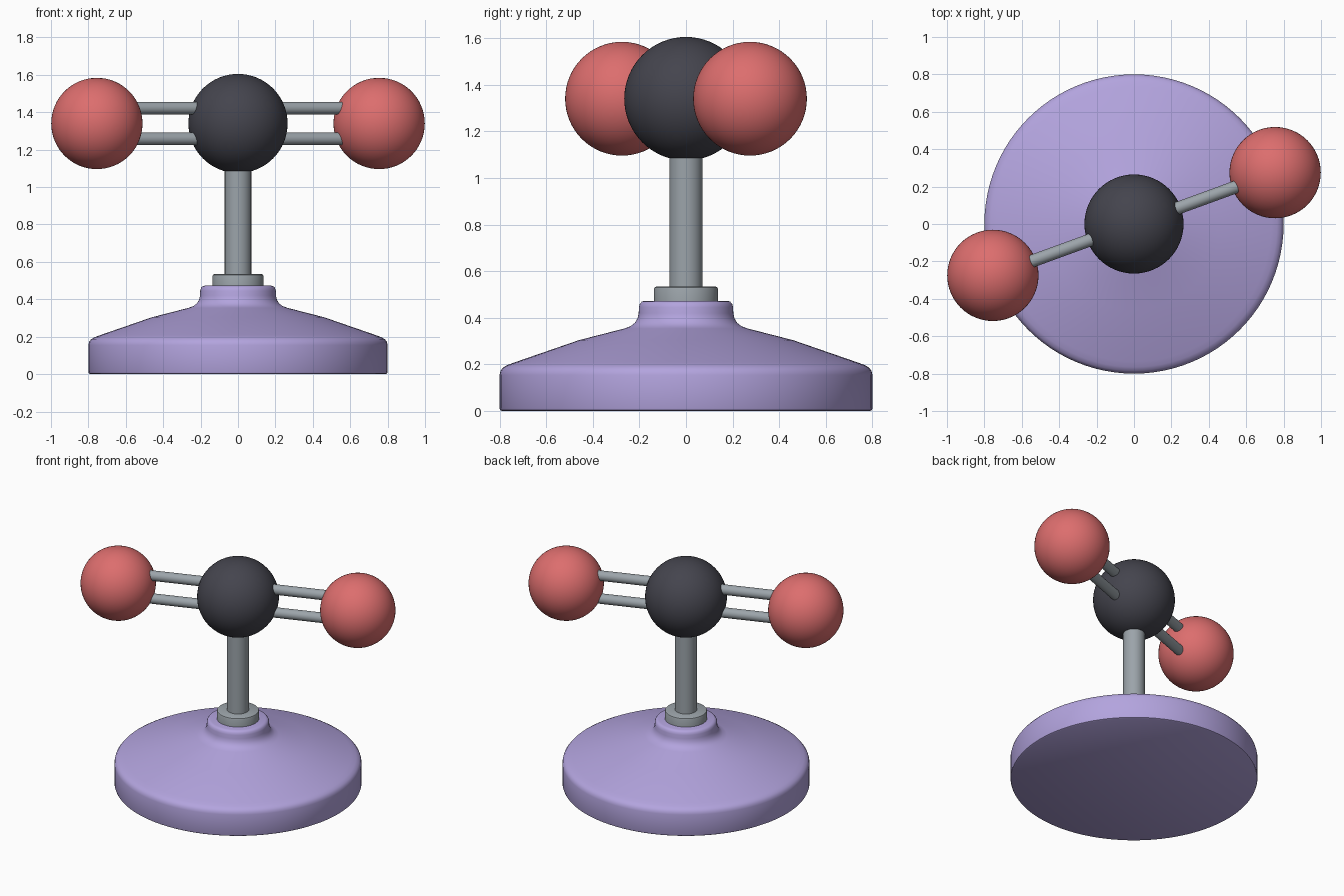
import bpy, math
from mathutils import Vector

if "Cube" in bpy.data.objects:
    bpy.data.objects.remove(bpy.data.objects["Cube"])


def material(name, rgb):
    m = bpy.data.materials.new(name)
    m.diffuse_color = (*rgb, 1)
    m.use_nodes = True
    m.node_tree.nodes["Principled BSDF"].inputs["Base Color"].default_value = m.diffuse_color
    return m


PURPLE = material("lavender", (0.45, 0.37, 0.73))
RED = material("coral red", (0.72, 0.155, 0.155))
DARK = material("charcoal", (0.058, 0.058, 0.075))
GREY = material("steel grey", (0.33, 0.37, 0.40))


def finish(obj, name, mat, angle=35):
    obj.name = name
    obj.data.materials.append(mat)
    bpy.ops.object.select_all(action='DESELECT')
    obj.select_set(True)
    bpy.context.view_layer.objects.active = obj
    bpy.ops.object.shade_smooth_by_angle(angle=math.radians(angle))
    return obj


def lathe(name, profile, mat, sides=96):
    """Revolve (radius, height) points around z; end points lie on the axis."""
    verts, faces, rings = [], [], []
    for r, z in profile:
        n = sides if r > 0 else 1
        rings.append(range(len(verts), len(verts) + n))
        for i in range(n):
            a = 2 * math.pi * i / sides
            verts.append((r * math.cos(a), r * math.sin(a), z))
    for lo, hi in zip(rings, rings[1:]):
        for i in range(sides):
            j = (i + 1) % sides
            if len(lo) == 1:
                faces.append((lo[0], hi[j], hi[i]))
            elif len(hi) == 1:
                faces.append((lo[i], lo[j], hi[0]))
            else:
                faces.append((lo[i], lo[j], hi[j], hi[i]))
    mesh = bpy.data.meshes.new(name)
    mesh.from_pydata(verts, [], faces)
    obj = bpy.data.objects.new(name, mesh)
    bpy.context.collection.objects.link(obj)
    return finish(obj, name, mat)


def ball(name, centre, radius, mat):
    bpy.ops.mesh.primitive_uv_sphere_add(segments=64, ring_count=32,
                                         radius=radius, location=centre)
    return finish(bpy.context.object, name, mat)


def rod(name, start, end, radius, mat):
    d = end - start
    bpy.ops.mesh.primitive_cylinder_add(
        vertices=32, radius=radius, depth=d.length, location=(start + end) / 2,
        rotation=d.to_track_quat('Z', 'Y').to_euler())
    return finish(bpy.context.object, name, mat)


# Flared pedestal with a rounded rim and raised neck
lathe("base", [(0, 0), (0.79, 0), (0.797, 0.004), (0.8, 0.012), (0.8, 0.155),
               (0.796, 0.172), (0.785, 0.187), (0.765, 0.198), (0.735, 0.209),
               (0.46, 0.304), (0.265, 0.354), (0.238, 0.364), (0.22, 0.378),
               (0.208, 0.397), (0.203, 0.42), (0.202, 0.445), (0.198, 0.46),
               (0.19, 0.469), (0.178, 0.473), (0, 0.473)], PURPLE)

# Collar and upright post
lathe("collar", [(0, 0.46), (0.137, 0.46), (0.137, 0.523), (0.134, 0.531),
                 (0.126, 0.535), (0, 0.535)], GREY, 64)
CENTRE = Vector((0, 0, 1.34))
rod("post", Vector((0, 0, 0.5)), Vector((0, 0, 1.2)), 0.071, GREY)

# Central ball with a pair of parallel rods to each outer ball
ball("centre_ball", CENTRE, 0.265, DARK)
turn = math.radians(20)
axis = Vector((math.cos(turn), math.sin(turn), 0))
for side, label in ((-1, "left"), (1, "right")):
    outer = CENTRE + axis * 0.803 * side
    ball(f"{label}_ball", outer, 0.244, RED)
    for dz, level in ((0.082, "upper"), (-0.082, "lower")):
        shift = Vector((0, 0, dz))
        rod(f"{label}_{level}_rod", CENTRE + axis * 0.15 * side + shift,
            outer - axis * 0.12 * side + shift, 0.034, GREY)
